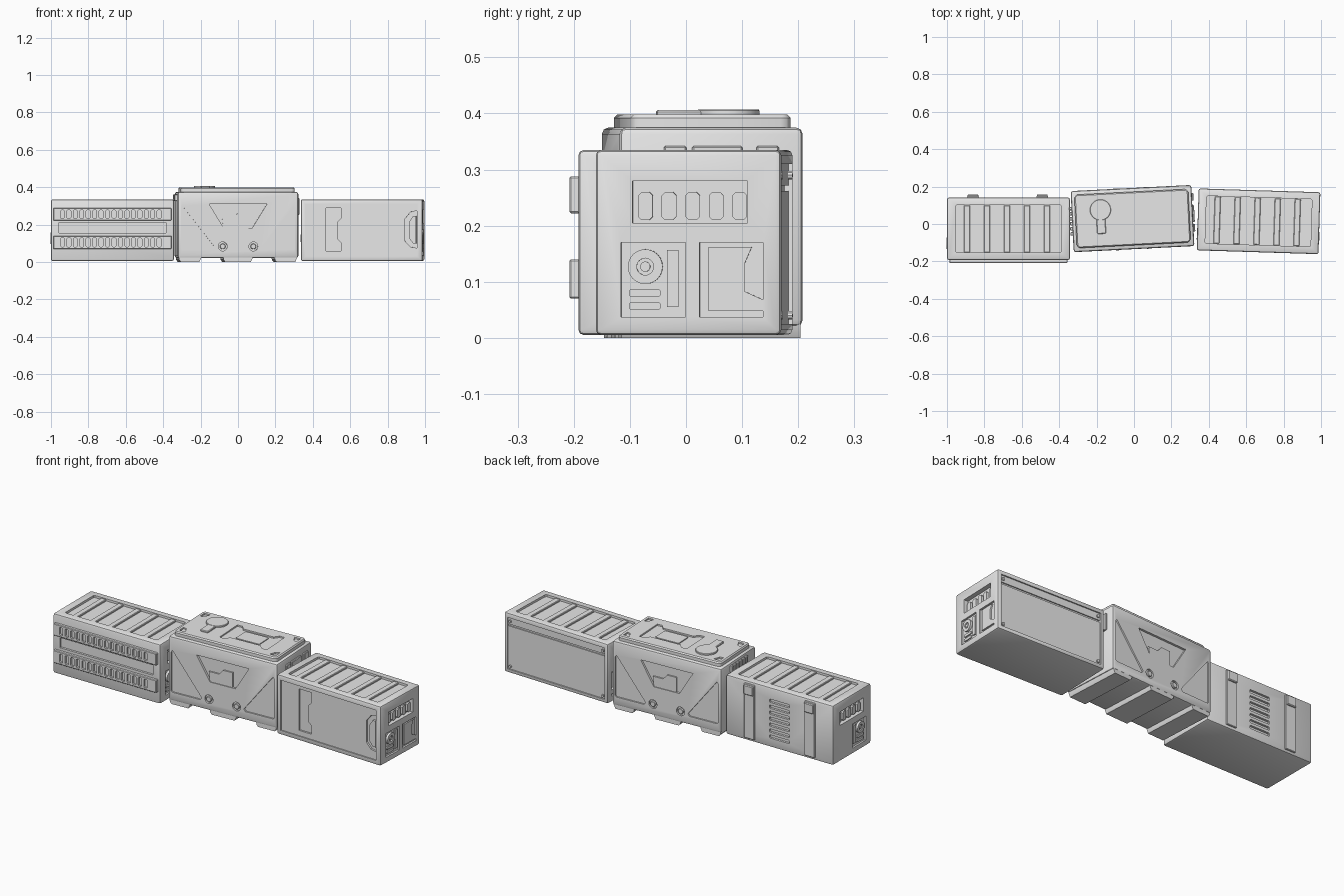
import bpy, bmesh, math
from mathutils import Matrix, Vector

if "Cube" in bpy.data.objects:
    bpy.data.objects.remove(bpy.data.objects["Cube"])

grey = bpy.data.materials.new("light grey metal")
grey.diffuse_color = (0.8, 0.8, 0.8, 1)
grey.use_nodes = True
grey.node_tree.nodes["Principled BSDF"].inputs["Base Color"].default_value = grey.diffuse_color


# ---------- helpers ----------
def rect(u0, u1, v0, v1, c=0.0):
    if c == 0:
        return [(u0, v0), (u1, v0), (u1, v1), (u0, v1)]
    return [(u0 + c, v0), (u1 - c, v0), (u1, v0 + c), (u1, v1 - c),
            (u1 - c, v1), (u0 + c, v1), (u0, v1 - c), (u0, v0 + c)]


def ngon(cu, cv, r, n=24):
    return [(cu + r * math.cos(2 * math.pi * i / n), cv + r * math.sin(2 * math.pi * i / n)) for i in range(n)]


def flip(pts):
    return [(-u, v) for u, v in pts]


def prism(name, F, pts, w0, w1, bevel=0.0, segs=1):
    """Extrude a face-space outline between two heights along the face normal."""
    bm = bmesh.new()
    lo = [bm.verts.new(F @ Vector((u, v, w0))) for u, v in pts]
    hi = [bm.verts.new(F @ Vector((u, v, w1))) for u, v in pts]
    bm.faces.new(lo)
    bm.faces.new(hi)
    n = len(pts)
    for i in range(n):
        bm.faces.new((lo[i], lo[(i + 1) % n], hi[(i + 1) % n], hi[i]))
    if bevel:
        bmesh.ops.bevel(bm, geom=bm.edges[:], offset=bevel, segments=segs, affect='EDGES', profile=0.5)
    bmesh.ops.recalc_face_normals(bm, faces=bm.faces[:])
    me = bpy.data.meshes.new(name)
    bm.to_mesh(me)
    bm.free()
    me.materials.append(grey)
    ob = bpy.data.objects.new(name, me)
    bpy.context.collection.objects.link(ob)
    return ob


def carve(ob, cuts):
    """Cut (frame, outline, depth) recesses into an object."""
    cutters = []
    for F, pts, depth in cuts:
        c = prism("cutter", F, pts, -depth, 0.03)
        c.hide_render = True
        m = ob.modifiers.new("cut", 'BOOLEAN')
        m.operation, m.solver, m.object = 'DIFFERENCE', 'EXACT', c
        cutters.append(c)
    dg = bpy.context.evaluated_depsgraph_get()
    dg.update()
    me = bpy.data.meshes.new_from_object(ob.evaluated_get(dg))
    ob.modifiers.clear()
    ob.data = me
    for c in cutters:
        bpy.data.objects.remove(c)


def frames(cx, cy, deg, L, W, top):
    """Outward-facing frames (u, v, normal) for every side of a crate."""
    M = Matrix.Translation((cx, cy, 0)) @ Matrix.Rotation(math.radians(deg), 4, 'Z')

    def fr(o, u, v, w):
        B = Matrix((u, v, w)).transposed().to_4x4()
        return M @ Matrix.Translation(o) @ B
    X, Y, Z = Vector((1, 0, 0)), Vector((0, 1, 0)), Vector((0, 0, 1))
    return dict(front=fr((0, -W / 2, 0), X, Z, -Y), back=fr((0, W / 2, 0), -X, Z, Y),
                right=fr((L / 2, 0, 0), Y, Z, X), left=fr((-L / 2, 0, 0), -Y, Z, -X),
                top=fr((0, 0, top), X, Y, Z))


# ---------- details shared by the two low crates ----------
SLOT, BOX, LATCH = rect(-.10, .105, .205, .28), rect(-.12, -.005, .037, .17), rect(.02, .133, .037, .17)
TOP = rect(-.282, .282, -.127, .127, .006)


def end_cuts(F, f=lambda p: p, latch=True):
    cuts = [(F, f(SLOT), .025), (F, f(BOX), .01)]
    return cuts + ([(F, f(LATCH), .01)] if latch else [])


def end_parts(name, F, f=lambda p: p, latch=True):
    for i in range(5):
        u = -.077 + .042 * i
        prism(name + "_slot_pad", F, f(rect(u - .013, u + .013, .21, .26, .006)), -.03, -.012)
    knob = prism(name + "_knob", F, f(ngon(-.077, .127, .031)), -.012, .002)
    carve(knob, [(F @ Matrix.Translation((0, 0, .002)), f(ngon(-.077, .127, .015)), .008)])
    prism(name + "_knob_pin", F, f(ngon(-.077, .127, .009)), -.012, .001)
    prism(name + "_side_pad", F, f(rect(-.038, -.018, .055, .157)), -.012, -.003)
    for v in (.05, .073):
        prism(name + "_label_pad", F, f(rect(-.106, -.05, v, v + .014, .003)), -.012, -.004)
    if latch:
        prism(name + "_latch", F, f([(.036, .048), (.133, .048), (.133, .068), (.10, .083), (.10, .132),
                                     (.113, .162), (.036, .162)]), -.012, -.002)


def slats(name, F):
    for i in range(5):
        u = -.222 + .107 * i
        prism(name + "_roof_slat", F, rect(u - .016, u + .016, -.126, .126), -.015, -.003, .003)


# ---------- left crate ----------
L, W = .657, .333
F = frames(-.6715, -.0255, 0, L, W, .335)
body = prism("left_crate_body", F['top'], rect(-L / 2, L / 2, -W / 2, W / 2), -.33, 0, .01, 2)
cuts = [(F['top'], TOP, .012), (F['front'], rect(-.286, .286, .155, .21), .012)]
cuts += end_cuts(F['left'], flip, False) + end_cuts(F['right'])
cuts += [(F['back'], rect(-.062, .062, .055 + .033 * i, .073 + .033 * i, .004), .012) for i in range(7)]
carve(body, cuts)
slats("left_crate", F['top'])
end_parts("left_crate_outer_end", F['left'], flip, False)
end_parts("left_crate_inner_end", F['right'])
# slotted vent bars on the front
for v0, v1 in ((.07, .14), (.222, .288)):
    bar = prism("vent_bar", F['front'], rect(-.316, .316, v0, v1), -.005, .016, .003)
    S = F['front'] @ Matrix.Translation((0, 0, .016))
    carve(bar, [(S, rect(-.278 + .0345 * i, -.257 + .0345 * i, v0 + .011, v1 - .011, .005), .012)
                for i in range(16)])
# straps on the back
for u in (-.181, .189):
    prism("back_strap", F['back'], rect(u - .032, u + .032, .02, .322), -.004, .008, .003)
    prism("strap_buckle", F['back'], rect(u - .029, u + .029, .265, .318), 0, .018, .004)

# ---------- right crate ----------
F = frames(.666, .0145, -1.8, .651, .331, .335)
L, W = .651, .331
body = prism("right_crate_body", F['top'], rect(-L / 2, L / 2, -W / 2, W / 2), -.33, 0, .01, 2)
slot = [(-.19, .059), (-.11, .059), (-.11, .102), (-.131, .123), (-.131, .214), (-.11, .235), (-.11, .289), (-.19, .289)]
clasp = [(.295, .075), (.262, .08), (.232, .112), (.232, .23), (.262, .268), (.295, .273)]
cuts = [(F['top'], TOP, .012), (F['front'], rect(-.3, .297, .03, .308), .006), (F['front'], slot, .016),
        (F['front'], clasp, .016), (F['back'], rect(-.305, .305, .025, .31), .007),
        (F['back'], rect(-.303, .303, .262, .272), .013)]
carve(body, cuts + end_cuts(F['right']) + end_cuts(F['left'], flip))
slats("right_crate", F['top'])
end_parts("right_crate_outer_end", F['right'])
end_parts("right_crate_inner_end", F['left'], flip)
prism("door_clasp", F['front'], [(.292, .1), (.275, .1), (.255, .125), (.255, .215), (.275, .245), (.292, .245)], -.018, -.003)
for u in (-.29, .29):
    for v in (.04, .29):
        prism("panel_bolt", F['back'], ngon(u, v, .008, 10), -.01, .001)

# ---------- middle crate ----------
L, W = .646, .327
F = frames(-.008, .029, 2.9, L, W, .375)
body = prism("middle_crate_body", F['top'], rect(-L / 2, L / 2, -W / 2, W / 2), -.355, 0, .012, 2)
tri = [(-.298, .3), (-.305, .29), (-.305, .075), (-.298, .068), (-.135, .068), (-.125, .08)]
trap = [(-.155, .31), (-.075, .18), (.075, .18), (.155, .31)]
cuts = []
for side in ('front', 'back'):
    cuts += [(F[side], p, .008) for p in (tri, flip(tri))] + [(F[side], trap, .012)]
    cuts += [(F[side], ngon(u, .083, .024, 20), .01) for u in (-.082, .082)]
carve(body, cuts)
for side in ('front', 'back'):
    prism("grip_plate", F[side], [(-.055, .18), (.055, .18), (.055, .262), (.0, .262), (-.025, .235), (-.085, .235), (-.078, .18)],
          -.014, -.004)
    for u in (-.082, .082):
        prism("side_bolt", F[side], ngon(u, .083, .015, 16), -.012, .002, .002)
# skids under the crate
for a, b in ((-.318, -.195), (-.08, .08), (.195, .318)):
    prism("skid", F['front'], [(a, .04), (a + .002, .012), (a + .012, 0), (b - .012, 0), (b, .025), (b, .04)],
          -W + .004, -.004)
# lid with carved corners and tray
lid = prism("middle_lid", F['top'], rect(-.305, .305, -.143, .143, .012), -.006, .023, .006)
T = F['top'] @ Matrix.Translation((0, 0, .023))
tray = [(-.14, -.085), (-.11, -.085), (-.09, -.06), (.09, -.06), (.11, -.085), (.14, -.085)]
tray += [(u, -v) for u, v in reversed(tray)]
corner = [(.285, .118), (.25, .118), (.265, .085), (.285, .078)]
carve(lid, [(T, [(u + .069, v + .004) for u, v in tray], .008)] +
      [(T, [(su * u, sv * v) for u, v in corner], .008) for su in (-1, 1) for sv in (-1, 1)])
prism("tray_plate", T, rect(.0, .14, -.042, .05, .006), -.01, -.003)
prism("lid_cap", T, ngon(-.169, .055, .056, 32), -.005, .009, .002)
prism("lid_cap_handle", T, rect(-.193, -.145, -.073, .02, .004), -.005, .008, .003)
# hinge tabs on both ends
for u0, u1 in ((-.055, -.015), (-.005, .085), (.11, .15)):
    prism("end_tab", F['right'], rect(u0 - .03, u1 - .03, .25, .342), -.004, .009, .003)
for i in range(6):
    u = -.07 + .027 * i
    prism("hinge_tooth", F['left'], rect(u - .009, u + .009, .325, .362), -.004, .013, .003)

# ---------- shading ----------
for ob in bpy.context.scene.objects:
    ob.select_set(True)
bpy.context.view_layer.objects.active = body
bpy.ops.object.shade_smooth_by_angle(angle=math.radians(30))
